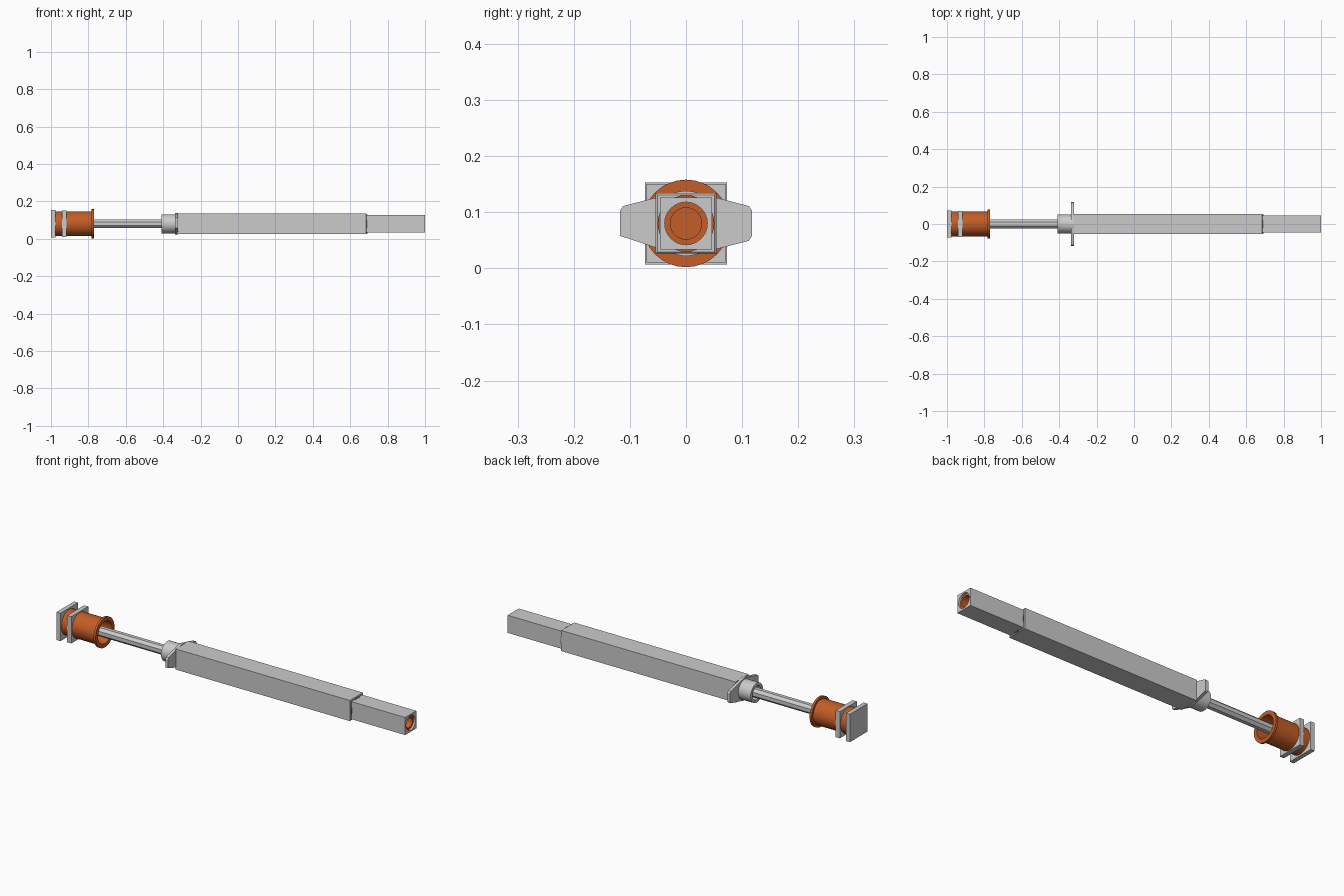
import bpy, bmesh, math

if "Cube" in bpy.data.objects:
    bpy.data.objects.remove(bpy.data.objects["Cube"])

CZ = 0.08  # height of the long axis
orange = bpy.data.materials.new("orange")
orange.diffuse_color = (0.55, 0.11, 0.02, 1)
orange.use_nodes = True
orange.node_tree.nodes["Principled BSDF"].inputs["Base Color"].default_value = orange.diffuse_color


def finish(name, bm, mat=None):
    bmesh.ops.remove_doubles(bm, verts=bm.verts, dist=1e-5)
    bmesh.ops.recalc_face_normals(bm, faces=bm.faces)
    me = bpy.data.meshes.new(name)
    bm.to_mesh(me)
    bm.free()
    ob = bpy.data.objects.new(name, me)
    bpy.context.collection.objects.link(ob)
    if mat:
        me.materials.append(mat)
    bpy.context.view_layer.objects.active = ob
    ob.select_set(True)
    bpy.ops.object.shade_smooth_by_angle(angle=math.radians(30))
    ob.select_set(False)
    return ob


def turned(name, profile, mat=None, n=32, loop=False, phase=0.0):
    """Sweep (x, radius[, 'sq']) points about the axis; 'sq' makes a square ring."""
    bm = bmesh.new()
    rings = []
    for p in profile:
        ring = []
        for i in range(n):
            a = math.tau * i / n + phase
            c, s = math.cos(a), math.sin(a)
            k = p[1] / max(abs(c), abs(s)) if len(p) > 2 else p[1]
            ring.append(bm.verts.new((p[0], k * c, CZ + k * s)))
        rings.append(ring)
    pairs = list(zip(rings, rings[1:])) + ([(rings[-1], rings[0])] if loop else [])
    for a, b in pairs:
        for i in range(n):
            j = (i + 1) % n
            bm.faces.new((a[i], a[j], b[j], b[i]))
    if not loop:
        bm.faces.new(rings[0])
        bm.faces.new(rings[-1])
    return finish(name, bm, mat)


def block(name, x0, x1, half, end=0.0):
    pts = [(x0, half, 'sq'), (x1 - end, half, 'sq')]
    if end:
        pts.append((x1, half - end, 'sq'))
    return turned(name, pts, n=4, phase=math.pi / 4)


# Square body with slightly chamfered front end
block("body", -0.325, 0.688, 0.054, 0.003)

# Square tip sleeve with round bore, and the barrel lining inside it
turned("tip_sleeve", [(0.68, 0.046, 'sq'), (1.0, 0.046, 'sq'),
                      (1.0, 0.038), (0.68, 0.038)], loop=True)
turned("barrel", [(0.682, 0.038), (0.99, 0.038), (0.99, 0.028), (0.70, 0.028)], orange)
turned("barrel_stop", [(0.684, 0.0505), (0.692, 0.0505)], orange)

# Rear collar around the rod
turned("collar", [(-0.41, 0.051), (-0.325, 0.051), (-0.325, 0.036), (-0.41, 0.036)], loop=True)

# Finger flange: round centre with a tapered wing on each side
R = 0.058
half = [(0.118, -0.022), (0.118, 0.022), (0.112, 0.031)]
arc = [(R * math.cos(math.radians(a)), R * math.sin(math.radians(a)))
       for a in range(75, 106, 5)]
outline = half + arc + [(-y, z) for y, z in reversed(half)] + [(y, -z) for y, z in reversed(arc)]
outline.append((0.112, -0.031))
bm = bmesh.new()
f = bm.faces.new([bm.verts.new((-0.338, y, CZ + z)) for y, z in outline])
ext = bmesh.ops.extrude_face_region(bm, geom=[f])
for v in [g for g in ext["geom"] if isinstance(g, bmesh.types.BMVert)]:
    v.co.x += 0.016
finish("finger_flange", bm)

# Eight-sided plunger rod
turned("plunger_rod", [(-0.96, 0.025), (-0.32, 0.025)], n=8, phase=math.pi / 8)

# Open rear cup with a lip
turned("rear_cup", [(-0.985, 0.066), (-0.782, 0.066), (-0.782, 0.078),
                    (-0.77, 0.078), (-0.77, 0.058), (-0.93, 0.058)], orange)

# Two square plates on the rear cup
block("end_plate", -1.0, -0.977, 0.073)
block("middle_plate", -0.94, -0.916, 0.070)
